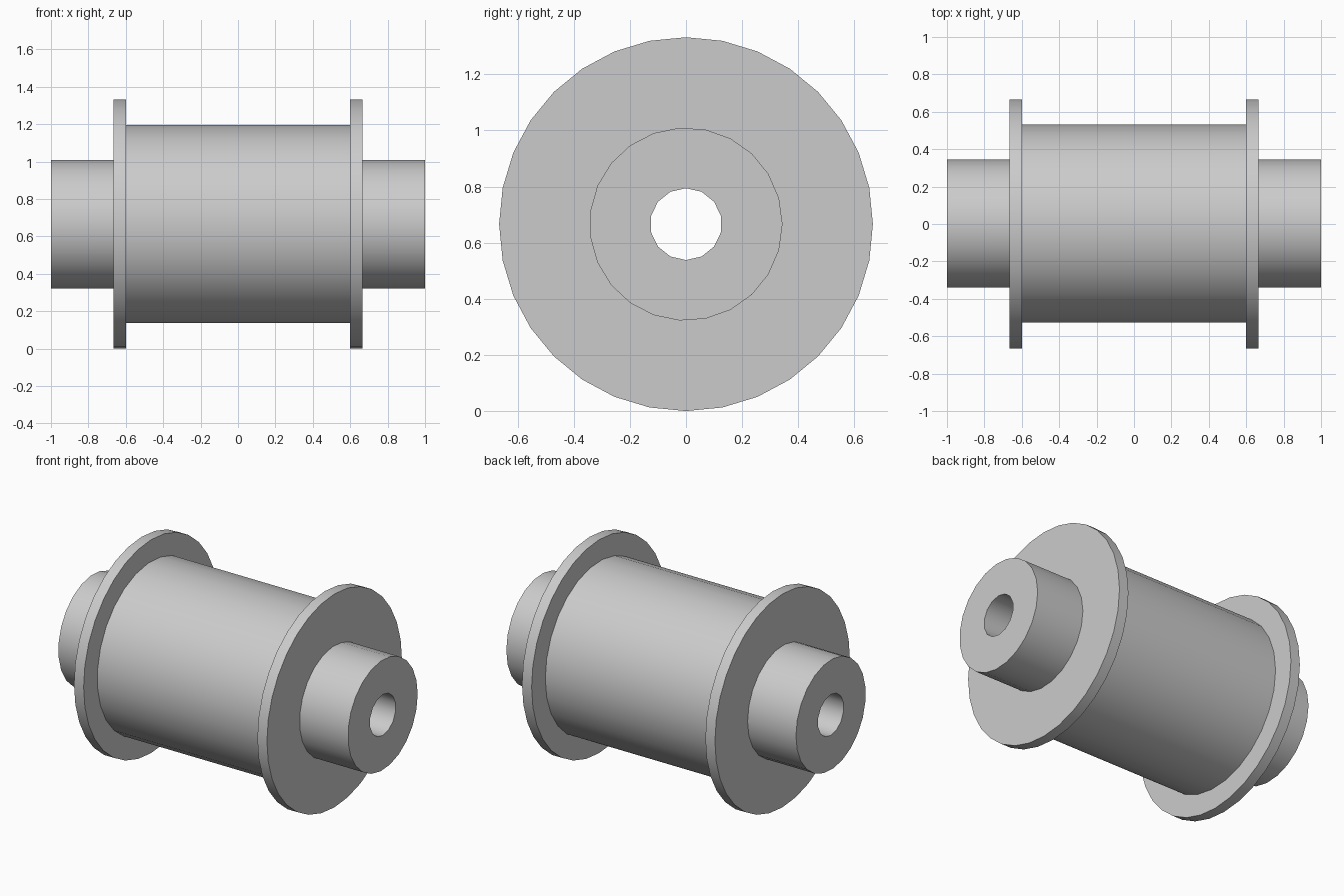
import bpy, bmesh, math

if "Cube" in bpy.data.objects:
    bpy.data.objects.remove(bpy.data.objects["Cube"])

AXIS_Z = 0.666

grey = bpy.data.materials.new("plain_grey")
grey.diffuse_color = (0.6, 0.6, 0.6, 1)
grey.use_nodes = True
grey.node_tree.nodes["Principled BSDF"].inputs["Base Color"].default_value = grey.diffuse_color


def wall(bm, x0, x1, radius, sides, start):
    """Polygonal wall around the x axis; returns its two end loops."""
    loops = []
    for x in (x0, x1):
        vs = []
        for i in range(sides):
            a = start + math.tau * i / sides
            vs.append(bm.verts.new((x, radius * math.cos(a), AXIS_Z + radius * math.sin(a))))
        loops.append(vs)
    a, b = loops
    for i in range(sides):
        j = (i + 1) % sides
        bm.faces.new((a[i], a[j], b[j], b[i]))
    return [[bm.edges.get((vs[i], vs[(i + 1) % sides])) for i in range(sides)] for vs in loops]


def ring(name, x0, x1, outer, inner=None):
    """Hollow part along x; outer and inner are (radius, sides, start angle)."""
    bm = bmesh.new()
    outer_ends = wall(bm, x0, x1, *outer)
    if inner:
        inner_ends = wall(bm, x0, x1, *inner)
        for o, i in zip(outer_ends, inner_ends):
            bmesh.ops.triangle_fill(bm, edges=o + i, use_beauty=True)
    bmesh.ops.recalc_face_normals(bm, faces=bm.faces[:])
    mesh = bpy.data.meshes.new(name)
    bm.to_mesh(mesh)
    bm.free()
    mesh.materials.append(grey)
    obj = bpy.data.objects.new(name, mesh)
    bpy.context.collection.objects.link(obj)
    bpy.ops.object.select_all(action='DESELECT')
    obj.select_set(True)
    bpy.context.view_layer.objects.active = obj
    bpy.ops.object.shade_smooth_by_angle(angle=math.radians(35))
    return obj


hub = (0.344, 23, 0)
bore = (0.128, 14, math.pi / 2)

# Shaft with a bore right through, showing as a hub at each end
ring("shaft", -1, 1, hub, bore)

# Drum between the flanges
ring("drum", -0.6, 0.6, (0.531, 27, 0))

# Thin round flanges, one at each end of the drum
for side, sign in (("left", -1), ("right", 1)):
    x0, x1 = sorted((sign * 0.6, sign * 0.666))
    ring(side + "_flange", x0, x1, (0.666, 32, 0), hub)
